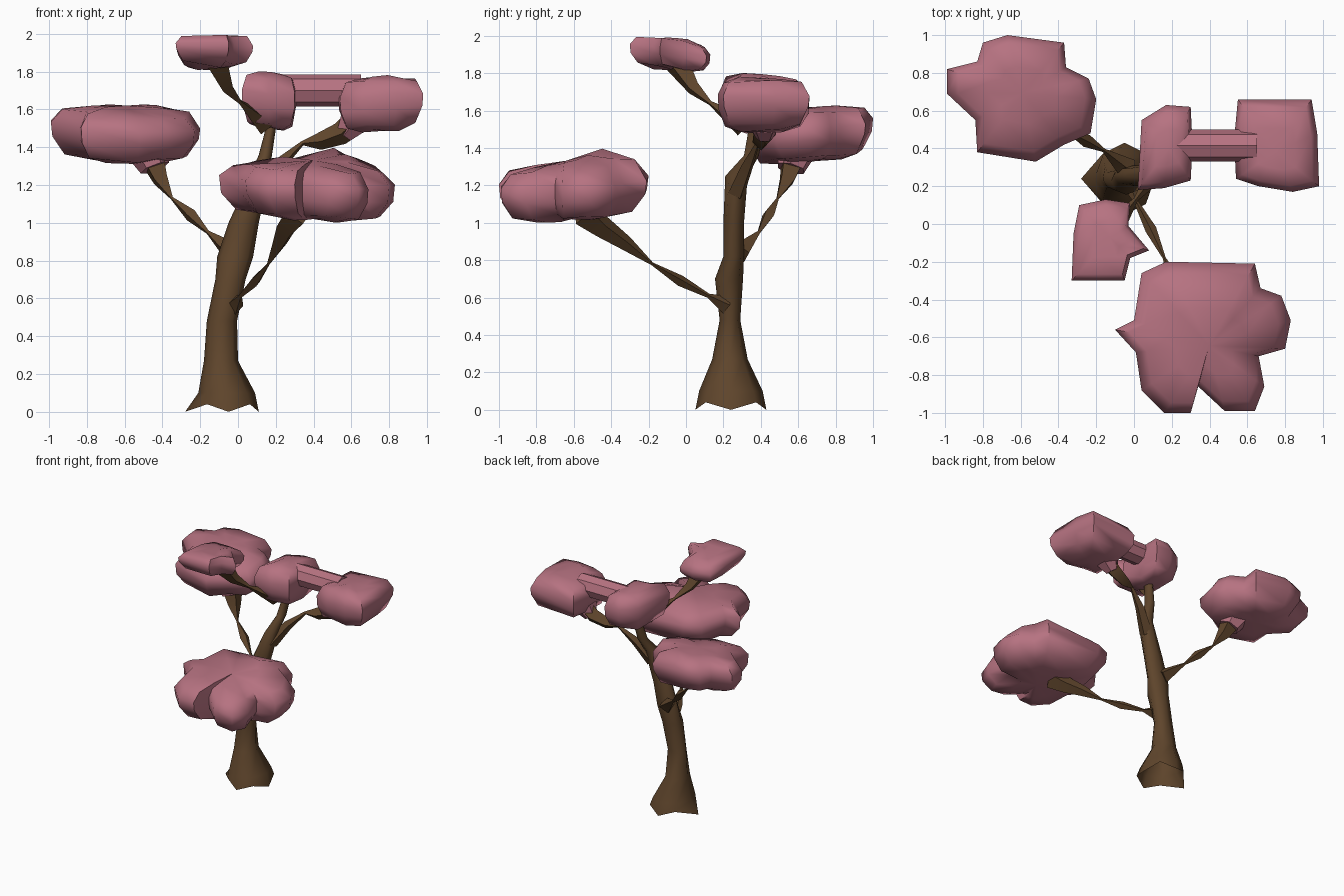
import bpy, bmesh, math, random
from mathutils import Vector

if "Cube" in bpy.data.objects:
    bpy.data.objects.remove(bpy.data.objects["Cube"])

random.seed(4)

def material(name, color):
    m = bpy.data.materials.new(name)
    m.diffuse_color = color
    m.use_nodes = True
    m.node_tree.nodes["Principled BSDF"].inputs["Base Color"].default_value = m.diffuse_color
    return m

PINK = material("blossom_pink", (0.47, 0.17, 0.22, 1))
BROWN = material("bark_brown", (0.115, 0.06, 0.025, 1))

def finish(name, bm, mat, angle=65):
    bmesh.ops.recalc_face_normals(bm, faces=bm.faces[:])
    me = bpy.data.meshes.new(name)
    bm.to_mesh(me)
    bm.free()
    me.materials.append(mat)
    ob = bpy.data.objects.new(name, me)
    bpy.context.collection.objects.link(ob)
    bpy.ops.object.select_all(action='DESELECT')
    ob.select_set(True)
    bpy.context.view_layer.objects.active = ob
    bpy.ops.object.shade_smooth_by_angle(angle=math.radians(angle))
    return ob

def bridge(bm, a, b):
    n = len(a)
    for i in range(n):
        bm.faces.new((a[i], a[(i + 1) % n], b[(i + 1) % n], b[i]))

def puff(name, outline, z, half, tilt=(0, 0), bump=None):
    """Flat leafy clump: plan outline stacked into a rounded cushion."""
    bm = bmesh.new()
    c = sum((Vector(p) for p in outline), Vector((0, 0))) / len(outline)

    def vert(p, h, wob=0.0):
        zz = z + h * half + tilt[0] * (p.x - c.x) + tilt[1] * (p.y - c.y)
        if bump and h > 0:
            zz += bump[2] * h * math.exp(-((p - Vector(bump[:2])).length / 0.22) ** 2)
        return bm.verts.new((p.x, p.y, zz + random.uniform(-wob, wob)))

    rings = []
    for s, h in ((.45, -.97), (.82, -.8), (.98, -.2), (1, .3), (.85, .8), (.45, .95)):
        rings.append([vert(c + (Vector(p) - c) * s, h, 0.012) for p in outline])
    for a, b in zip(rings, rings[1:]):
        bridge(bm, a, b)
    for ring, h in ((rings[0], -1), (rings[-1], 1)):
        tip = vert(c, h)
        for i in range(len(ring)):
            bm.faces.new((ring[i], ring[(i + 1) % len(ring)], tip))
    return finish(name, bm, PINK)

def branch(name, pts, mat=BROWN, sides=4):
    """Thin limb through (x, y, z, radius), pinched where the radius is small."""
    bm = bmesh.new()
    rings = []
    for i, p in enumerate(pts):
        pos = Vector(p[:3])
        d = Vector(pts[min(i + 1, len(pts) - 1)][:3]) - Vector(pts[max(i - 1, 0)][:3])
        u = d.cross(Vector((0, 0, 1))).normalized()
        v = d.cross(u).normalized()
        rings.append([bm.verts.new(pos + p[3] * (u * math.cos(t) + v * math.sin(t)))
                      for t in (2 * math.pi * k / sides for k in range(sides))])
    for a, b in zip(rings, rings[1:]):
        bridge(bm, a, b)
    bm.faces.new(rings[0])
    bm.faces.new(rings[-1])
    return finish(name, bm, mat, 30)

# trunk: leaning, flared, ragged foot (centre x, y, z, half width x, half width y)
bm = bmesh.new()
rings = []
for x, y, z, rx, ry in ((-.05, .24, .0, .16, .19), (-.06, .24, .1, .15, .17),
                        (-.09, .235, .27, .09, .095), (-.085, .235, .48, .08, .055),
                        (-.04, .23, .7, .08, .075), (-.015, .255, .82, .095, .055),
                        (.03, .255, 1.0, .08, .055), (.115, .27, 1.25, .05, .06),
                        (.145, .35, 1.36, .035, .04), (.18, .38, 1.53, .025, .04)):
    rings.append([bm.verts.new((x + rx * math.cos(t), y + ry * math.sin(t),
                                z + (.04 * (k % 2) if z == 0 else 0)))
                  for k, t in enumerate(2 * math.pi * k / 8 for k in range(8))])
rings[0][4].co.x = -.28
for a, b in zip(rings, rings[1:]):
    bridge(bm, a, b)
bm.faces.new(rings[-1])
finish("trunk", bm, BROWN)

# branches
branch("left_branch", [(-.03, .29, .84, .06), (-.16, .39, .95, .01), (-.25, .44, 1.04, .035),
                       (-.35, .49, 1.13, .008), (-.41, .54, 1.23, .05), (-.46, .58, 1.36, .085)])
branch("front_branch", [(-.02, .22, .56, .05), (.01, .12, .61, .012), (.09, -.03, .69, .03),
                        (.16, -.18, .78, .008), (.22, -.32, .89, .04), (.26, -.45, .98, .06),
                        (.32, -.55, 1.06, .08)])
branch("right_branch", [(.11, .27, 1.16, .05), (.22, .33, 1.31, .035), (.34, .38, 1.42, .012),
                        (.43, .40, 1.43, .045), (.54, .42, 1.47, .06), (.64, .42, 1.55, .07)])
branch("top_branch", [(.14, .30, 1.52, .06), (.01, .13, 1.64, .012), (-.06, .04, 1.72, .04),
                      (-.12, -.05, 1.86, .075)])

# left clump
puff("left_foliage", [(-.99, .69), (-.99, .82), (-.83, .86), (-.8, .96), (-.67, 1.0), (-.37, .96),
                      (-.36, .83), (-.24, .77), (-.2, .66), (-.23, .48), (-.37, .42), (-.52, .33),
                      (-.83, .38), (-.84, .55)], 1.475, .145, (-.03, .1))
branch("left_foliage_stem", [(-.44, .56, 1.29, .08), (-.5, .6, 1.45, .14)], PINK, 6)

# front clump, higher at its back
puff("front_foliage", [(-.1, -.56), (0, -.51), (.04, -.26), (.17, -.2), (.64, -.21), (.67, -.34),
                       (.78, -.38), (.83, -.51), (.8, -.66), (.66, -.7), (.69, -.86), (.64, -.99),
                       (.48, -.99), (.34, -.86), (.3, -1), (.16, -1), (.04, -.88), (.01, -.68)],
     1.165, .145, (-.06, .05), (.5, -.4, .09))

# right clump: two lobes and a joining bar
puff("right_inner_foliage", [(.02, .18), (.04, .55), (.17, .63), (.3, .62), (.31, .42),
                             (.3, .23), (.16, .19)], 1.645, .15, (-.06, 0))
puff("right_outer_foliage", [(.54, .24), (.53, .45), (.55, .66), (.94, .66), (.97, .48),
                             (.98, .2), (.84, .17), (.66, .2)], 1.63, .145, (.07, 0))
branch("right_foliage_bar", [(.2, .415, 1.7, .085), (.65, .415, 1.7, .085)], PINK, 8)
branch("right_foliage_stem", [(.56, .42, 1.46, .05), (.66, .42, 1.6, .13)], PINK, 6)

# top clump
puff("top_foliage", [(-.33, -.3), (-.32, -.05), (-.29, .1), (-.15, .13), (-.02, .11),
                     (-.03, -.01), (.08, -.14), (-.02, -.18), (-.05, -.3)],
     1.9, .085, (0, -.12))
